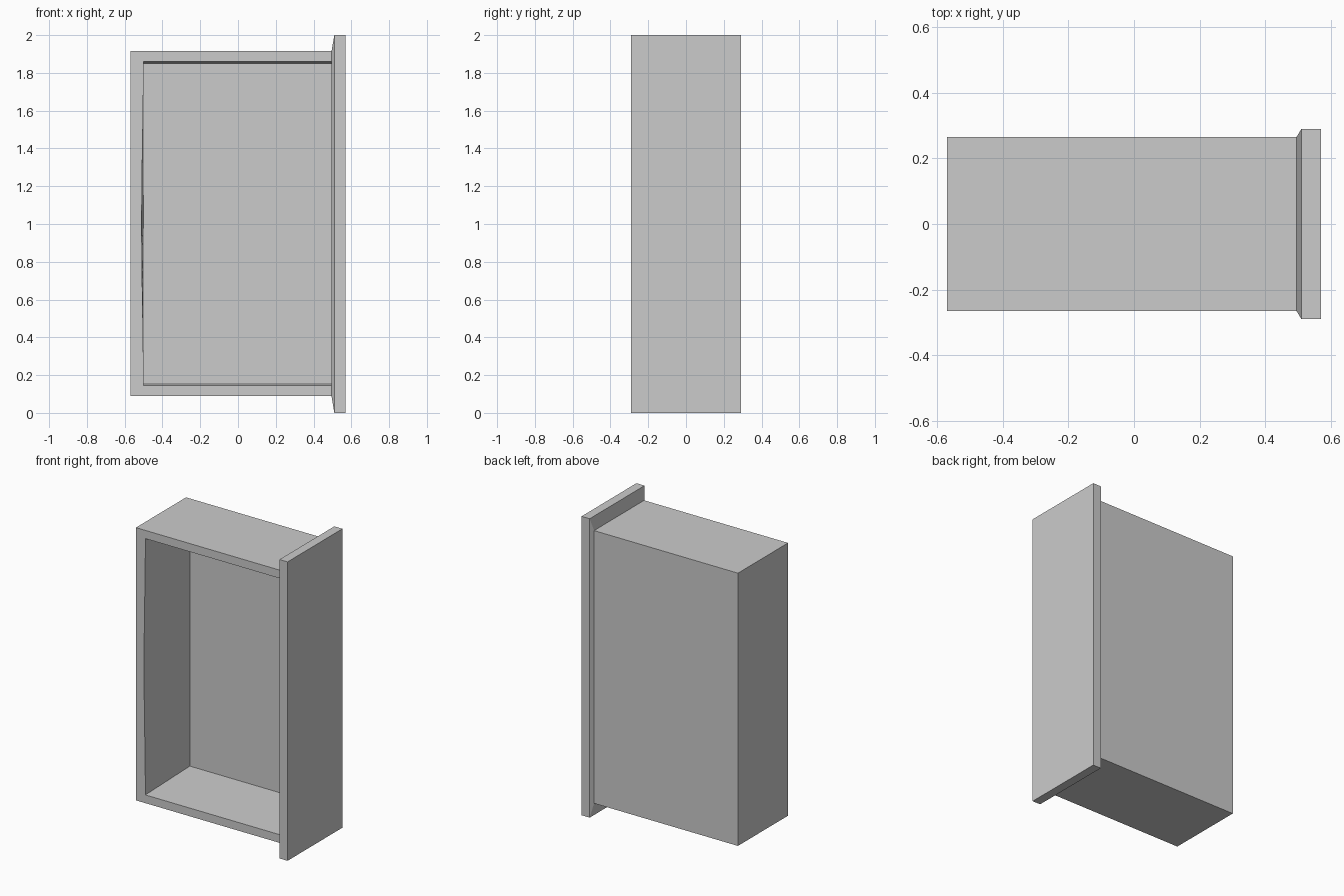
import bpy, bmesh, math

cube = bpy.data.objects.get("Cube")
if cube:
    bpy.data.objects.remove(cube, do_unlink=True)

# Single grey finish
grey = bpy.data.materials.new("plain grey")
grey.use_nodes = True
colour = (0.6, 0.6, 0.6, 1)
grey.diffuse_color = colour
bsdf = next(n for n in grey.node_tree.nodes if n.type == 'BSDF_PRINCIPLED')
bsdf.inputs["Base Color"].default_value = colour


def loft(name, rings):
    """Closed solid through a series of four-cornered rings."""
    bm = bmesh.new()
    rows = [[bm.verts.new(p) for p in ring] for ring in rings]
    for a, b in zip(rows, rows[1:]):
        for i in range(4):
            j = (i + 1) % 4
            bm.faces.new((a[i], a[j], b[j], b[i]))
    bm.faces.new(rows[0])
    bm.faces.new(rows[-1])
    bmesh.ops.recalc_face_normals(bm, faces=bm.faces)
    mesh = bpy.data.meshes.new(name)
    bm.to_mesh(mesh)
    bm.free()
    mesh.materials.append(grey)
    obj = bpy.data.objects.new(name, mesh)
    bpy.context.collection.objects.link(obj)
    return obj


def ring_x(x, hy, z0, z1):
    return [(x, -hy, z0), (x, hy, z0), (x, hy, z1), (x, -hy, z1)]


BACK, WALL, FACE = -0.57, -0.5, 0.495    # positions along the drawer
HALF = 0.265                             # half height of the drawer box
LOW, HIGH = 0.09, 1.915                  # outer side faces
FLOOR = 0.205                            # inner face of the drawer floor

# Drawer front: chamfered behind, overhanging the box on every side
loft("drawer_front", [ring_x(FACE, HALF, LOW, HIGH),
                      ring_x(0.51, 0.29, 0, 2),
                      ring_x(0.57, 0.29, 0, 2)])

# Side walls, slightly thicker toward the floor
for name, outer, s in (("lower_side", LOW, 1), ("upper_side", HIGH, -1)):
    rim, foot = outer + s * 0.055, outer + s * 0.07
    loft(name, [[(x, -HALF, outer), (x, -HALF, rim),
                 (x, HALF, foot), (x, HALF, outer)] for x in (WALL, FACE)])

# Rear wall, with its open inner edge bowed a little outward
rings = []
steps = 12
for i in range(steps + 1):
    t = i / steps
    z = LOW + (HIGH - LOW) * t
    bow = 0.01 * math.sin(math.pi * t) ** 2
    rings.append([(BACK, -HALF, z), (WALL - bow, -HALF, z),
                  (WALL, HALF, z), (BACK, HALF, z)])
loft("rear_wall", rings)

# Drawer floor, closing the box
inset = 0.068
loft("drawer_floor", [[(x, FLOOR, LOW + inset), (x, HALF, LOW + inset),
                       (x, HALF, HIGH - inset), (x, FLOOR, HIGH - inset)]
                      for x in (WALL, FACE)])
